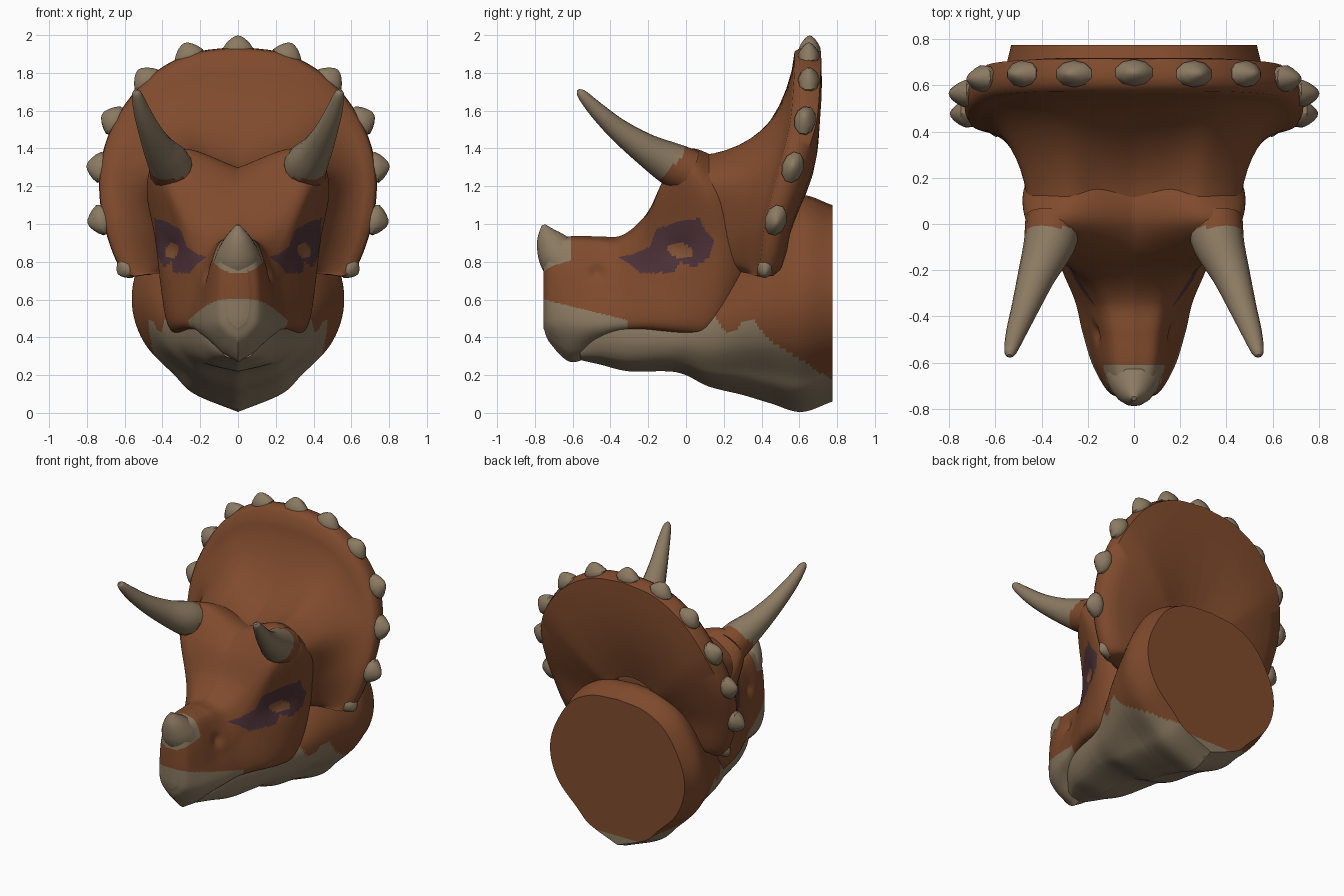
import bpy, bmesh, math
from mathutils import Vector

if "Cube" in bpy.data.objects:
    bpy.data.objects.remove(bpy.data.objects["Cube"])

def mat(name, c):
    m = bpy.data.materials.new(name)
    m.diffuse_color = (*c, 1)
    m.use_nodes = True
    m.node_tree.nodes["Principled BSDF"].inputs["Base Color"].default_value = m.diffuse_color
    return m

SKIN = mat("rust_skin", (0.215, 0.070, 0.026))
HORN = mat("tan_horn", (0.26, 0.195, 0.122))
MARK = mat("purple_marking", (0.08, 0.034, 0.042))
EYE = mat("amber_eye", (0.25, 0.095, 0.038))

def smooth(rows, n):
    """Catmull-Rom curve through rows, n steps per span."""
    p = [Vector(r) for r in rows]
    p = [p[0] * 2 - p[1]] + p + [p[-1] * 2 - p[-2]]
    out = []
    for i in range(1, len(p) - 2):
        a, b, c, d = p[i - 1:i + 3]
        for k in range(n):
            t = k / n
            out.append((b * 2 + (c - a) * t + (a * 2 - b * 5 + c * 4 - d) * t * t
                        + (b * 3 - a - c * 3 + d) * t ** 3) * 0.5)
    return out + [p[-2]]

def finish(name, bm, mats, rule=None, angle=40):
    bmesh.ops.recalc_face_normals(bm, faces=bm.faces)
    if rule:
        for f in bm.faces:
            f.material_index = rule(f.calc_center_median())
    me = bpy.data.meshes.new(name)
    bm.to_mesh(me)
    bm.free()
    for m in mats:
        me.materials.append(m)
    ob = bpy.data.objects.new(name, me)
    bpy.context.collection.objects.link(ob)
    bpy.ops.object.select_all(action='DESELECT')
    ob.select_set(True)
    bpy.context.view_layer.objects.active = ob
    bpy.ops.object.shade_smooth_by_angle(angle=math.radians(angle))
    return ob

def skin(name, rings, mats, rule=None, shape=None, angle=40):
    """Bridge closed rings and cap both ends (in strips when the ring is even)."""
    bm = bmesh.new()
    vs = [[bm.verts.new(shape(p) if shape else p) for p in r] for r in rings]
    n = len(vs[0])
    for a, b in zip(vs, vs[1:]):
        for i in range(n):
            j = (i + 1) % n
            bm.faces.new((a[i], a[j], b[j], b[i]))
    for r in (vs[0], vs[-1]):
        if n % 2:
            bm.faces.new(r)
            continue
        bm.faces.new((r[0], r[1], r[-1]))
        bm.faces.new((r[n // 2 - 1], r[n // 2], r[n // 2 + 1]))
        for i in range(1, n // 2 - 1):
            bm.faces.new((r[i], r[i + 1], r[n - i - 1], r[n - i]))
    return finish(name, bm, mats, rule, angle)

def section(y, half, n):
    """Mirror a half outline (top centre to bottom centre) into a ring at y."""
    h = smooth(half, n)
    ring = [Vector((max(p[0], 0), y, p[1])) for p in h]
    ring[0].x = ring[-1].x = 0
    return ring + [Vector((-p.x, y, p.z)) for p in ring[-2:0:-1]]

def inside(y, z, poly):
    hit = False
    for (a, b), (c, d) in zip(poly, poly[1:] + poly[:1]):
        if (b > z) != (d > z) and y < a + (z - b) * (c - a) / (d - b):
            hit = not hit
    return hit

# Skull: y, top z, ridge x z, brow x z, middle x z, cheek x z, bottom z
SKULL = [(-.755, .84, .03, .82, .05, .74, .06, .62, .05, .51, .45),
         (-.72, .91, .06, .89, .10, .78, .115, .62, .11, .48, .37),
         (-.61, .935, .09, .905, .14, .78, .165, .62, .175, .46, .27),
         (-.47, .935, .10, .905, .15, .80, .19, .65, .22, .46, .32),
         (-.34, .94, .12, .91, .18, .82, .22, .68, .25, .47, .39),
         (-.22, 1.04, .17, 1.02, .24, .95, .26, .78, .30, .48, .41),
         (-.12, 1.20, .25, 1.23, .37, 1.19, .31, .86, .34, .48, .40),
         (0, 1.29, .30, 1.39, .46, 1.28, .38, .89, .365, .47, .39),
         (.12, 1.29, .28, 1.37, .475, 1.21, .43, .90, .37, .47, .39),
         (.22, 1.23, .26, 1.29, .43, 1.16, .43, .92, .36, .57, .46),
         (.34, 1.10, .20, 1.12, .32, 1.05, .36, .95, .33, .80, .74)]
rings = []
for y, zt, wt, zs, wb, zb, wm, zm, wc, zc, zl in smooth(SKULL, 21):
    rings.append(section(y, [(0, zt), (wt, zs), (wb, zb), (wm, zm), (wc, zc),
                             (wc * .55, zl * .65 + zc * .35), (0, zl)], 26))

# Painted patch around the eye, as seen from the side (y, z)
PATCH = [(-.36, .825), (-.28, .84), (-.19, .88), (-.16, .97), (-.05, 1.01), (.07, 1.03),
         (.1, .97), (.15, .91), (.12, .82), (.04, .77), (-.03, .80), (-.06, .75),
         (-.15, .74), (-.24, .74), (-.3, .79)]

def skull_colour(c):
    if ((c.y + .03) / .068) ** 2 + ((c.z - .86 + .15 * (c.y + .03)) / .04) ** 2 < 1:
        return 3
    if abs(c.x) > .12 and inside(c.y, c.z, PATCH):
        return 2
    if c.y < -.61 and (c.x / .145) ** 2 + ((c.z - .85) / .11) ** 2 < 1:
        return 1
    return 1 if c.y < -.31 and c.z < .6 - .25 * (c.y + .75) else 0

def dents(p):
    """Sink the eye sockets and nostrils."""
    q = p.copy()
    if abs(p.x) > .1:
        for y, z, r, d in ((-.03, .86, .07, .02), (-.47, .74, .04, .02)):
            q.x -= math.copysign(d, p.x) * math.exp(-((p.y - y) ** 2 + (p.z - z) ** 2) / r ** 2)
    return q

skin("skull", rings, [SKIN, HORN, MARK, EYE], skull_colour, dents)

# Jaw and neck: y, top z, half width, widest z, bottom z
NECK = [(-.56, .42, .09, .36, .28), (-.45, .52, .18, .43, .255), (-.3, .56, .24, .43, .22),
        (-.05, .58, .31, .42, .215), (.12, .70, .37, .44, .14), (.3, .90, .45, .50, .095),
        (.45, 1.05, .51, .53, .05), (.61, 1.15, .56, .56, .005), (.775, 1.10, .53, .58, .06)]
rings = []
for y, zt, w, zm, zb in smooth(NECK, 14):
    u, d = zt - zm, zm - zb
    f = min(max((.4 - y) / .5, 0), 1)  # rounder chin, keeled throat
    rings.append(section(y, [(0, zt), (w * .4, zm + u * .95), (w * .72, zm + u * .75),
                             (w * .95, zm + u * .35), (w, zm), (w * (.88 + .08 * f), zm - d * .35),
                             (w * (.6 + .22 * f), zm - d * .65), (w * (.41 + .17 * f), zm - d * .83),
                             (0, zb)], 8))
EDGE = [(-1, .6), (.1, .6), (.2, .43), (.27, .44), (.3, .49), (.36, .5), (.42, .4), (.55, .32),
        (.7, .22), (.9, .1)]

def neck_colour(c):
    if c.y > .774:
        return int(c.z < .13)
    for (a, za), (b, zb) in zip(EDGE, EDGE[1:]):
        if a <= c.y < b:
            return int(c.z < za + (zb - za) * (c.y - a) / (b - a))
    return 0

skin("jaw_and_neck", rings, [SKIN, HORN], neck_colour)

# Frill: rim and root curves, top to bottom on one side
RIM = [(0, .575, 1.94), (.26, .575, 1.90), (.48, .57, 1.77), (.65, .55, 1.55),
       (.73, .49, 1.30), (.715, .42, 1.02), (.61, .385, .745), (.47, .34, .73)]
ROOT = [(0, .08, 1.285), (.14, .08, 1.32), (.28, .07, 1.365), (.42, .06, 1.285),
        (.46, .06, 1.18), (.41, .08, .98), (.38, .17, .82), (.34, .22, .75)]
rings = []
for r, i in zip(smooth(RIM, 7), smooth(ROOT, 7)):
    prof = []
    c = Vector((0, 0, .9))
    flat = Vector((r.x, 0, r.z)) - c
    def at(s, y):
        return c + flat * s + Vector((0, y, 0))
    e = at(.975, r.y)
    for k in range(11):
        t = k / 10
        o, b = t ** 1.7, 1 - (1 - t) ** 1.5
        prof.append(Vector((i.x + (e.x - i.x) * o, i.y + (e.y - i.y) * b, i.z + (e.z - i.z) * o)))
    th = .09 + .05 * min(max((r.z - .75) / .8, 0), 1)
    by = r.y + th
    jy = .25 + .5 * by
    prof += [at(.995, r.y + th * .25), at(1, r.y + th * .55), at(.975, by)]
    prof += [at(.975 - .695 * s, by + (jy - by) * s + .16 * s * (1 - s)) for s in (.2, .4, .6, .8, 1)]
    rings.append(prof)
left = [[Vector((-p.x, p.y, p.z)) for p in r] for r in rings[:0:-1]]
skin("frill", left + rings, [SKIN], angle=60)

# Horns: tapered tubes along a curve of (x, y, z, radius)
def horn(name, path, rule=None, sides=16):
    pts = smooth(path, 6)
    rings = []
    for k, p in enumerate(pts):
        d = (pts[min(k + 1, len(pts) - 1)] - pts[max(k - 1, 0)]).to_3d().normalized()
        a = d.cross(Vector((0, 0.3, 1))).normalized()
        b = d.cross(a)
        rings.append([p.to_3d() + (a * math.cos(q) + b * math.sin(q)) * p[3]
                      for q in (2 * math.pi * s / sides for s in range(sides))])
    skin(name, rings, [HORN, SKIN], rule)

BROW = [(.35, .02, 1.275, .12), (.365, -.08, 1.32, .113), (.42, -.22, 1.40, .083),
        (.47, -.36, 1.50, .06), (.51, -.47, 1.60, .044), (.535, -.55, 1.685, .027),
        (.54, -.57, 1.71, .008)]
for side, s in (("left", -1), ("right", 1)):
    horn("brow_horn_" + side, [(x * s, y, z, r) for x, y, z, r in BROW],
         lambda c: int(c.z - c.y < 1.38 or c.y > -.015))
horn("nose_horn", [(0, -.65, .81, .125), (0, -.69, .86, .105), (0, -.73, .93, .065), (0, -.755, .995, .01)])

# Studs around the frill rim
STUDS = [(0, .655, 1.93), (.26, .65, 1.895), (.485, .65, 1.765), (.66, .63, 1.55),
         (.735, .565, 1.30), (.73, .475, 1.02), (.595, .42, .765)]
for k, p in enumerate(STUDS):
    p = Vector(p)
    out = Vector((p.x, 0, p.z - 1.2)).normalized()
    prev = Vector(STUDS[k - 1]) if k else Vector((-.26, .65, 1.895))
    tan = Vector(STUDS[min(k + 1, 6)]) - prev
    tan = (tan - out * tan.dot(out)).normalized()
    nor = out.cross(tan)
    size = .75 if k == 6 else 1
    for s in ((1, -1) if k else (1,)):
        bm = bmesh.new()
        bmesh.ops.create_uvsphere(bm, u_segments=10, v_segments=8, radius=1)
        for v in bm.verts:
            x, y, z = v.co
            g = 1 - .4 * max(z, 0)
            w = p + (tan * x * g * .085 + nor * y * g * .058 + out * z * .068) * size
            v.co = (w.x * s, w.y, w.z)
        finish(f"frill_stud_{k}_{'right' if s > 0 else 'left'}", bm, [HORN])
